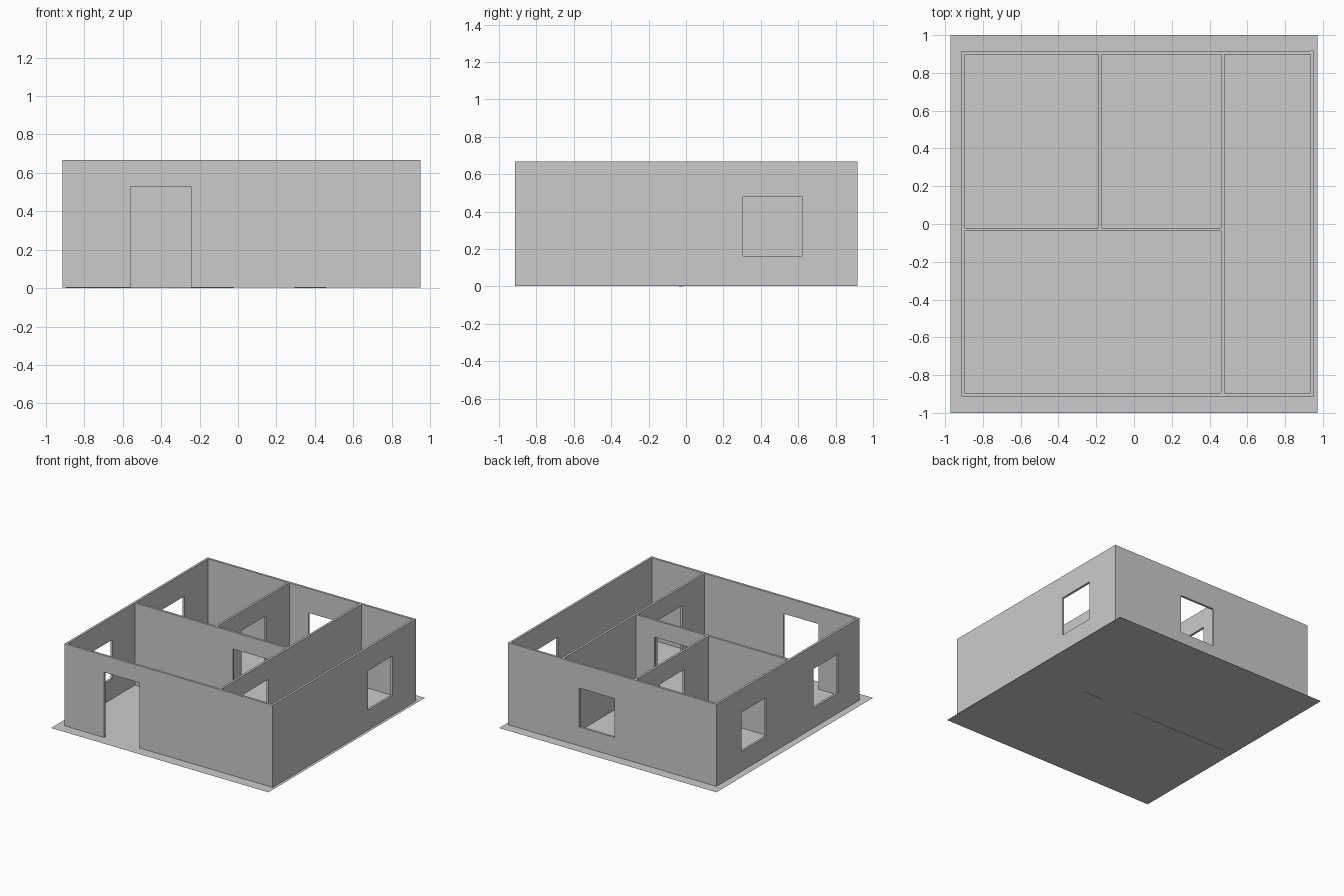
import bpy, bmesh

if "Cube" in bpy.data.objects:
    bpy.data.objects.remove(bpy.data.objects["Cube"])

FLOOR_Z = 0.003   # height of the thin floor sheet
TOP = 0.667       # top of all walls
THICK = 0.018


def wall(name, axis, start, end, offset, openings=(), base=FLOOR_Z):
    """Wall running along axis; openings are (from, to, bottom, top)."""
    us, zs = {start, end}, {base, TOP}
    for a, b, lo, hi in openings:
        us |= {a, b}
        zs |= {max(lo, base), hi}
    us, zs = sorted(us), sorted(zs)
    bm = bmesh.new()

    def vert(u, z):
        return bm.verts.new((u, offset, z) if axis == 'x' else (offset, u, z))

    grid = [[vert(u, z) for z in zs] for u in us]
    # Fill every panel of the grid that is not inside an opening
    for i in range(len(us) - 1):
        for j in range(len(zs) - 1):
            u, z = (us[i] + us[i + 1]) / 2, (zs[j] + zs[j + 1]) / 2
            if any(a < u < b and lo < z < hi for a, b, lo, hi in openings):
                continue
            bm.faces.new((grid[i][j], grid[i + 1][j],
                          grid[i + 1][j + 1], grid[i][j + 1]))
    bmesh.ops.delete(bm, geom=[v for v in bm.verts if not v.link_faces],
                     context='VERTS')
    mesh = bpy.data.meshes.new(name)
    bm.to_mesh(mesh)
    bm.free()
    obj = bpy.data.objects.new(name, mesh)
    bpy.context.collection.objects.link(obj)
    solid = obj.modifiers.new("thickness", 'SOLIDIFY')
    solid.thickness = THICK
    solid.offset = 0
    return obj


# Floor sheet
bpy.ops.mesh.primitive_plane_add(size=1, location=(0, 0, FLOOR_Z))
floor = bpy.context.object
floor.name = "floor"
floor.scale = (1.945, 2, 1)

# Outer walls
wall("front_wall", 'x', -0.914, 0.932, -0.903, [(-0.56, -0.245, 0, 0.53)])
wall("back_wall", 'x', -0.914, 0.932, 0.907, [(0.0, 0.315, 0.155, 0.47)])
wall("left_wall", 'y', -0.894, 0.898, -0.905,
     [(0.28, 0.595, 0.165, 0.48), (-0.64, -0.325, 0.165, 0.48)])
wall("right_wall", 'y', -0.914, 0.918, 0.941, [(0.305, 0.62, 0.163, 0.482)])

# Partition walls with doorways
wall("hall_partition", 'y', -0.894, 0.898, 0.469, [(-0.61, -0.295, 0, 0.515)])
wall("middle_partition", 'x', -0.896, 0.46, -0.029,
     [(-0.02, 0.295, -0.01, 0.53)], base=0.0)
wall("room_partition", 'y', -0.02, 0.898, -0.178, [(0.285, 0.6, 0, 0.515)])
